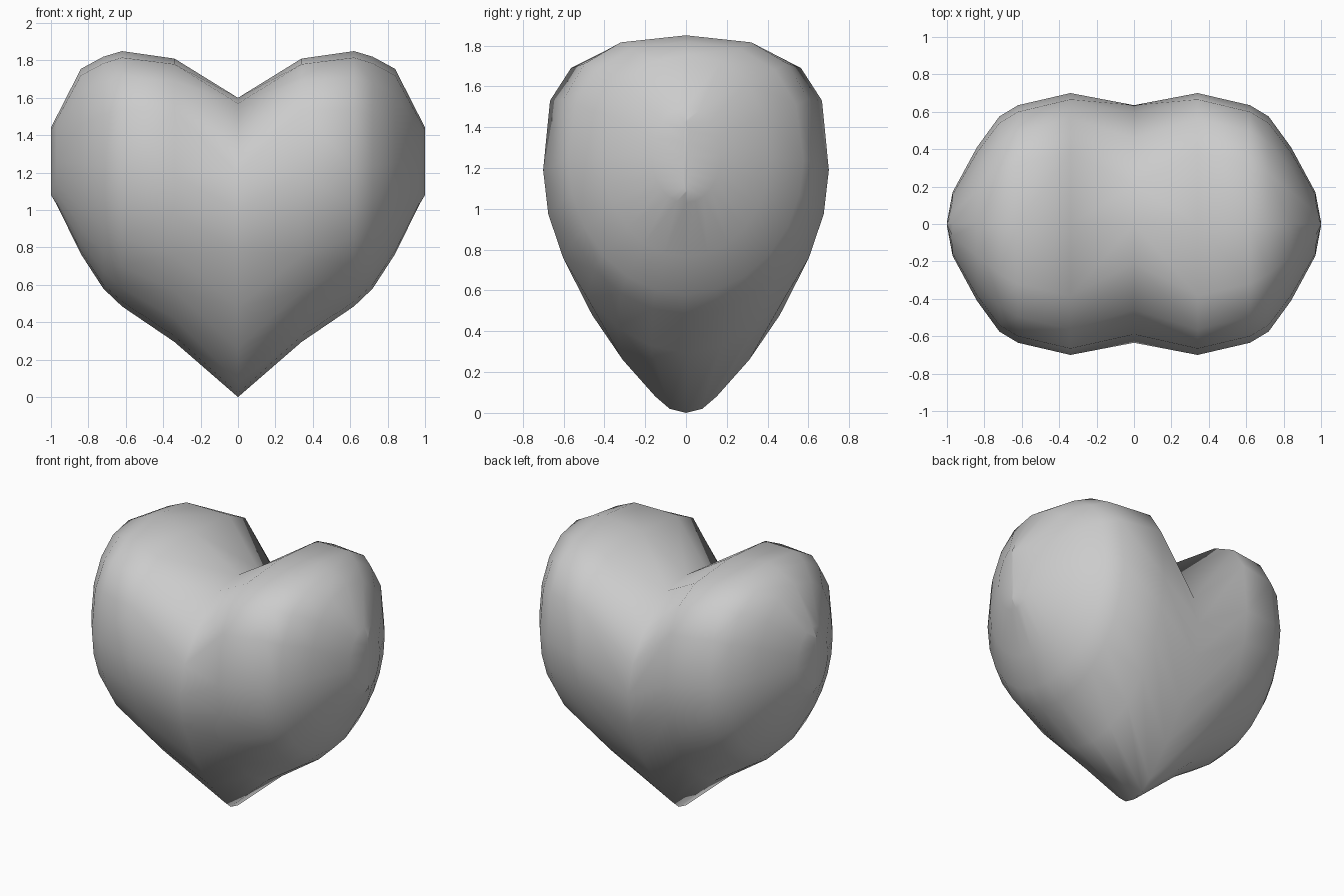
import bpy, bmesh
from math import pi, sin, cos

if "Cube" in bpy.data.objects:
    bpy.data.objects.remove(bpy.data.objects["Cube"])

LOW, UP = 6, 4   # segments below / above the widest point of each section

# Middle section through tip and cleft: (y, z) from tip to cleft
MIDDLE = [(0, 0), (.08, .02), (.15, .08), (.31, .26), (.46, .48), (.6, .78),
          (.635, 1.0), (.59, 1.2), (.46, 1.38), (.21, 1.57), (0, 1.6)]

# Lobe sections: x, bottom z, widest z, top z, half depth, lower / upper roundness
LOBE = [(.34, .295, 1.19, 1.81, .70, 1.9, 3.2),
        (.62, .485, 1.22, 1.85, .635, 2.0, 2.8),
        (.72, .58, 1.24, 1.82, .575, 2.0, 2.5),
        (.84, .765, 1.25, 1.755, .41, 2.0, 2.2),
        (.97, 1.03, 1.26, 1.50, .17, 2.0, 2.0),
        (1.0, 1.08, 1.26, 1.44, .01, 2.0, 2.0)]


def lobe_profile(zb, zc, zt, w, n_low, n_up):
    pts = []
    for i in range(LOW + UP + 1):
        if i <= LOW:
            a, n, h = (LOW - i) / LOW * pi / 2, n_low, zb - zc
        else:
            a, n, h = (i - LOW) / UP * pi / 2, n_up, zt - zc
        y = w * max(cos(a), 0) ** (2 / n)
        pts.append((0 if i in (0, LOW + UP) else y, zc + h * sin(a) ** (2 / n)))
    return pts


def ring(bm, x, half):
    # Mirror the half profile front to back
    loop = half + [(-y, z) for y, z in reversed(half[1:-1])]
    return [bm.verts.new((x, y, z)) for y, z in loop]


# Heart: loft sections sideways, joining both lobes at the middle section
bm = bmesh.new()
middle = ring(bm, 0, MIDDLE)
for side in (1, -1):
    prev = middle
    for x, *shape in LOBE:
        cur = ring(bm, side * x, lobe_profile(*shape))
        for i in range(len(cur)):
            j = (i + 1) % len(cur)
            bm.faces.new((prev[i], prev[j], cur[j], cur[i]))
        prev = cur
    bm.faces.new(prev)
bmesh.ops.recalc_face_normals(bm, faces=bm.faces)
mesh = bpy.data.meshes.new("heart")
bm.to_mesh(mesh)
bm.free()
heart = bpy.data.objects.new("heart", mesh)
bpy.context.collection.objects.link(heart)
for p in mesh.polygons:
    p.use_smooth = True
